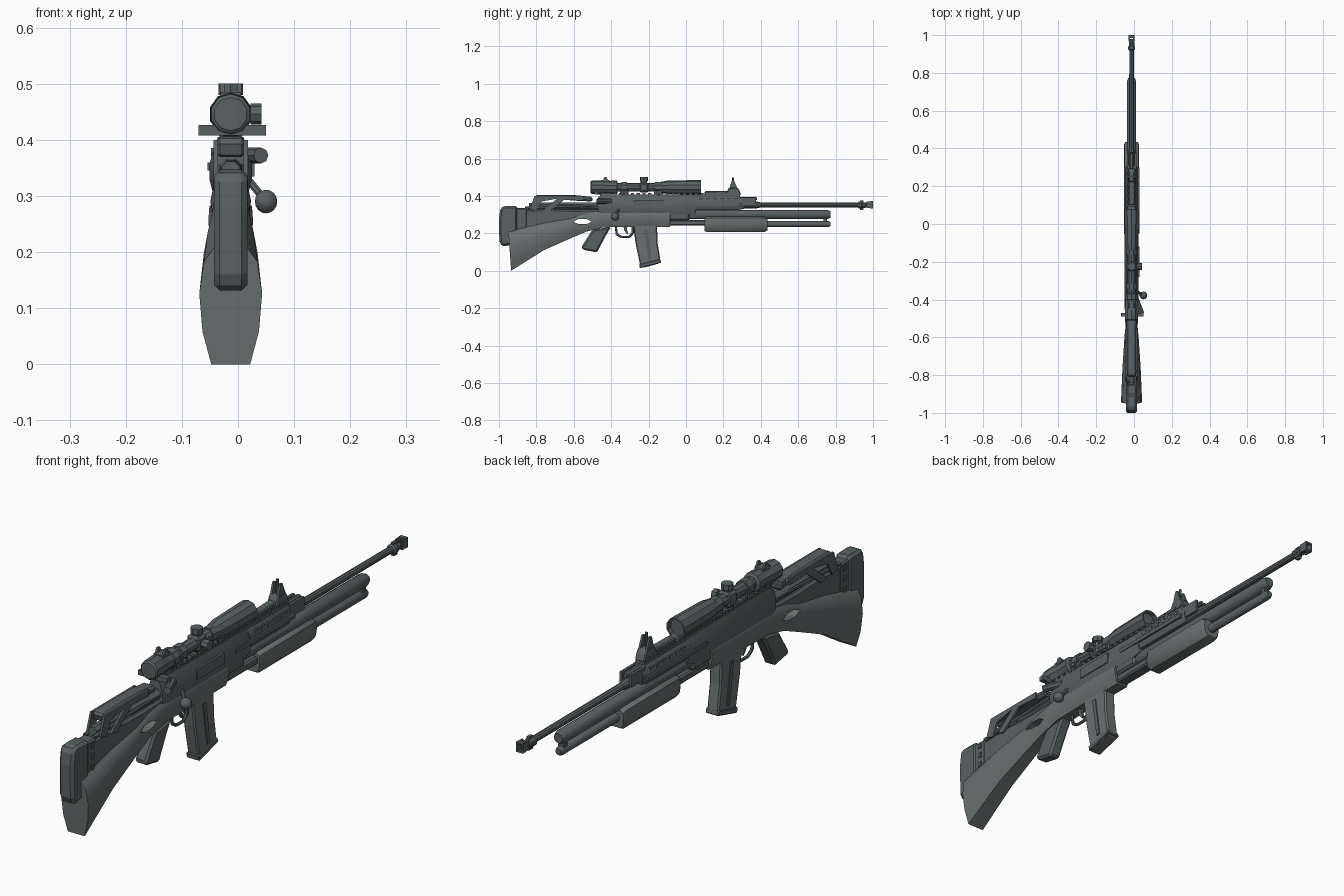
import bpy, bmesh, math
from mathutils import Vector

if "Cube" in bpy.data.objects:
    bpy.data.objects.remove(bpy.data.objects["Cube"])

CX = -0.013  # centre plane of the model
steel = bpy.data.materials.new("dark_steel")
steel.diffuse_color = (0.10, 0.12, 0.125, 1)
steel.use_nodes = True
steel.node_tree.nodes["Principled BSDF"].inputs["Base Color"].default_value = steel.diffuse_color
grey = bpy.data.materials.new("dark_grey")
grey.diffuse_color = (0.14, 0.16, 0.16, 1)
grey.use_nodes = True
grey.node_tree.nodes["Principled BSDF"].inputs["Base Color"].default_value = grey.diffuse_color


def finish(bm, name, mat=steel, smooth=30):
    bmesh.ops.recalc_face_normals(bm, faces=bm.faces)
    me = bpy.data.meshes.new(name)
    bm.to_mesh(me)
    bm.free()
    ob = bpy.data.objects.new(name, me)
    bpy.context.collection.objects.link(ob)
    me.materials.append(mat)
    if smooth:
        bpy.ops.object.select_all(action='DESELECT')
        bpy.context.view_layer.objects.active = ob
        ob.select_set(True)
        bpy.ops.object.shade_smooth_by_angle(angle=math.radians(smooth))
    return ob


def skin(rings, name, mat=steel, smooth=30):
    """Bridge rings of equal point count and cap both ends."""
    bm = bmesh.new()
    vs = [[bm.verts.new(p) for p in r] for r in rings]
    n = len(vs[0])
    for a, b in zip(vs, vs[1:]):
        for i in range(n):
            bm.faces.new((a[i], a[(i + 1) % n], b[(i + 1) % n], b[i]))
    bm.faces.new(vs[0])
    bm.faces.new(vs[-1])
    return finish(bm, name, mat, smooth)


def turned(name, prof, z, x=CX, n=8, mat=steel, smooth=30):
    """Turned part along y from (y, radius) pairs."""
    ang = [(i + .5) * math.tau / n for i in range(n)]
    return skin([[(x + r * math.cos(a), y, z + r * math.sin(a)) for a in ang] for y, r in prof], name, mat, smooth)


def plate(name, prof, hw, x=CX, bevel=0.0, mat=steel):
    """Side profile of (y, z) points given thickness across x."""
    ob = skin([[(x + s * hw, y, z) for y, z in prof] for s in (-1, 1)], name, mat, 0)
    if bevel:
        m = ob.modifiers.new("chamfer", 'BEVEL')
        m.width = bevel
        m.segments = 1
        m.limit_method = 'ANGLE'
    return ob


def box(name, y0, y1, z0, z1, hw, x=CX, bevel=0.0, mat=steel):
    return plate(name, [(y0, z0), (y1, z0), (y1, z1), (y0, z1)], hw, x, bevel, mat)


def rod(name, a, b, r, n=8):
    a, b = Vector(a), Vector(b)
    bm = bmesh.new()
    bmesh.ops.create_cone(bm, cap_ends=True, segments=n, radius1=r, radius2=r, depth=(b - a).length)
    bm.transform((b - a).to_track_quat('Z', 'Y').to_matrix().to_4x4())
    bmesh.ops.translate(bm, verts=bm.verts, vec=(a + b) / 2)
    return finish(bm, name)


def loft(name, secs, shape, mat=grey):
    """Body from (y, z_low, z_high, half_width, lean) stations; shape is (width, height) fractions."""
    rings = []
    for y, lo, hi, w, lean in secs:
        half = [(f * w, y + lean * t, lo + t * (hi - lo)) for f, t in shape]
        rings.append([(CX + p[0], p[1], p[2]) for p in half] + [(CX - p[0], p[1], p[2]) for p in reversed(half)])
    return skin(rings, name, mat, 40)


# shoulder stock flowing into the lower body
stock = loft("shoulder_stock", [
    (-.935, .0, .21, .056, -.015), (-.76, .11, .255, .048, 0), (-.62, .172, .283, .039, 0),
    (-.53, .21, .315, .033, 0), (-.44, .232, .328, .036, 0), (-.3, .235, .33, .036, 0), (-.085, .235, .33, .036, 0)],
    [(.62, 0), (.9, .28), (1, .6), (.85, .87), (.5, 1)])

# inner straight stock with a thumb hole
inner = plate("inner_stock", [(-.89, .14), (-.74, .15), (-.6, .2), (-.45, .23), (-.42, .33), (-.60, .325),
                              (-.74, .33), (-.89, .325)], .024, bevel=.008)
cutter = plate("thumb_hole_cutter", [(-.605, .262), (-.575, .25), (-.53, .25), (-.505, .262), (-.53, .276),
                                     (-.575, .276)], .1)
cutter.hide_render = True
cutter.hide_viewport = True
for ob in (stock, inner):
    m = ob.modifiers.new("thumb_hole", 'BOOLEAN')
    m.operation = 'DIFFERENCE'
    m.object = cutter

# butt pad and its mount
plate("butt_pad", [(-.985, .13), (-.92, .14), (-.9, .2), (-.9, .345), (-.975, .347), (-.992, .335), (-1, .28), (-.998, .16)],
      .03, bevel=.012)
box("pad_mount", -.91, -.85, .2, .335, .026, bevel=.006)
for z in (.225, .265, .305):
    box("pad_mount_rib", -.885, -.87, z, z + .02, .03)

# raised cheek rest with sloped struts
plate("cheek_rest", [(-.81, .40), (-.80, .365), (-.77, .385), (-.70, .385), (-.6, .375), (-.5, .37), (-.5, .395), (-.6, .405),
                     (-.79, .406)], .027, bevel=.008)
for s in (-1, 1):
    plate("cheek_side", [(-.81, .40), (-.835, .33), (-.80, .318), (-.775, .37), (-.69, .385), (-.77, .32), (-.74, .31),
                         (-.65, .38), (-.55, .375), (-.55, .40)], .004, CX + s * .027)
    rod("rest_rail", (CX + s * .018, -.86, .335), (CX + s * .018, -.45, .35), .008, 6)
turned("buffer_tube", [(-.84, .018), (-.8, .021), (-.45, .023)], .345)

# pistol grip
plate("pistol_grip", [(-.50, .22), (-.56, .125), (-.55, .112), (-.475, .098), (-.462, .125), (-.425, .195), (-.40, .235)],
      .024, bevel=.009)
# trigger guard and trigger
guard = [(-.375, .235), (-.37, .195), (-.345, .18), (-.305, .18), (-.285, .2), (-.285, .24)]
for a, b in zip(guard, guard[1:]):
    rod("trigger_guard", (CX, *a), (CX, *b), .006, 6)
plate("trigger", [(-.335, .24), (-.33, .215), (-.315, .195), (-.308, .2), (-.316, .22), (-.316, .24)], .005)

# magazine
plate("magazine", [(-.283, .25), (-.27, .15), (-.243, .018), (-.232, .015), (-.14, .04), (-.136, .05), (-.152, .15),
                   (-.155, .25)], .024, bevel=.006, mat=grey)
plate("magazine_base", [(-.25, .035), (-.247, .014), (-.133, .044), (-.138, .062)], .027, bevel=.003)
for s in (-1, 1):
    plate("magazine_rib", [(-.225, .22), (-.2, .06), (-.185, .063), (-.208, .22)], .003, CX + s * .025)

# upper receiver and fore end
loft("upper_receiver", [(-.47, .30, .395, .03, 0), (-.44, .30, .405, .038, 0), (.02, .30, .40, .038, 0), (.05, .31, .395, .033, 0)],
     [(.8, 0), (1, .3), (1, .55), (.6, 1)], steel)
loft("handguard", [(.04, .325, .395, .034, 0), (.28, .325, .395, .034, 0), (.31, .33, .385, .026, 0)],
     [(.7, 0), (1, .3), (1, .7), (.6, 1)], steel)
for s in (-1, 1):
    box("side_rail", -.05, .3, .345, .36, .005, CX + s * .036)
    box("front_clamp", .29, .375, .345, .392, .005, CX + s * .02)
    for i in range(6):
        box("handguard_vent", .07 + i * .037, .092 + i * .037, .37, .385, .003, CX + s * .032)
box("lower_bridge", -.09, .12, .242, .272, .024, bevel=.006)
box("fore_block", -.09, .02, .27, .33, .03, bevel=.008)
box("ejection_cover", -.28, -.12, .335, .375, .004, CX + .038)

# top rail with teeth
box("top_rail", -.46, .29, .395, .408, .018)
for i in range(24):
    box("rail_tooth", -.45 + i * .031, -.433 + i * .031, .406, .417, .021)

# barrel, gas tube, muzzle
turned("barrel", [(-.1, .018), (.38, .018), (.4, .0135), (.94, .0125)], .352, n=10)
turned("gas_tube", [(.2, .011), (.365, .011), (.38, .007)], .385)
turned("muzzle_collar", [(.918, .013), (.924, .02), (.938, .02), (.943, .016), (.96, .016), (.965, .011), (.98, .011)], .351)
for s in (-1, 1):
    box("muzzle_fork", .965, 1, .336, .37, .003, CX + s * .012)
    box("muzzle_bridge", .985, 1, .353 + s * .016 - .003, .353 + s * .016 + .003, .014)
box("muzzle_lug", .93, .95, .325, .375, .006)

# twin tubes and sliding fore grip
turned("upper_tube", [(-.09, .025), (.755, .025), (.772, .018)], .301, n=12)
turned("lower_tube", [(.1, .017), (.76, .017), (.772, .012)], .25, n=12)
box("tube_clamp", .735, .755, .25, .30, .012)
loft("fore_grip", [(.098, .213, .283, .034, 0), (.11, .208, .29, .04, 0), (.42, .208, .29, .04, 0), (.435, .215, .28, .034, 0)],
     [(.55, 0), (.9, .2), (1, .55), (.95, .9), (.7, 1)])

# telescopic sight
Z = .446
turned("scope_body", [(-.51, .03), (-.505, .036), (-.45, .038), (-.44, .034), (-.40, .034), (-.385, .023), (-.17, .023),
                      (-.10, .036), (.06, .039), (.08, .039), (.08, .033), (.065, .032)], Z, n=10)
turned("scope_zoom_ring", [(-.405, .03), (-.40, .036), (-.37, .036), (-.365, .028)], Z, n=10)
box("scope_saddle", -.25, -.2, Z - .028, Z + .028, .026, bevel=.008)
rod("top_turret", (CX, -.225, Z), (CX, -.225, .488), .017)
rod("top_turret_cap", (CX, -.225, .48), (CX, -.225, .5), .022)
rod("side_turret", (CX, -.225, Z), (.03, -.225, Z), .015)
rod("side_turret_cap", (.022, -.225, Z), (.042, -.225, Z), .019)
for y in (-.33, -.15):
    turned("scope_ring", [(y - .015, .03), (y + .015, .03)], Z)
    box("scope_mount", y - .022, y + .022, .405, Z - .01, .022, bevel=.004)
    rod("mount_screw", (CX, y, .42), (.02, y, .42), .009, 6)

# rear and front iron sights
box("rear_sight_base", -.455, -.41, .475, .485, .018)
for s in (-1, 1):
    plate("rear_sight_ear", [(-.445, .48), (-.415, .48), (-.425, .5), (-.437, .5)], .004, CX + s * .015)
    plate("front_sight_ear", [(.232, .44), (.275, .44), (.262, .47), (.256, .485), (.246, .485)], .004, CX + s * .014)
plate("front_sight_base", [(.2, .405), (.295, .405), (.285, .43), (.275, .445), (.23, .445), (.22, .425)], .02, bevel=.004)
rod("front_sight_post", (CX, .252, .44), (CX, .252, .498), .005, 6)
# front rail bracket
plate("front_bracket", [(.1, .40), (.29, .40), (.285, .415), (.24, .428), (.1, .425)], .016, bevel=.004)

# charging handle, forward knob and bolt
box("charging_bar", -.49, -.47, .408, .426, .06, CX + .003)
plate("charging_stem", [(-.49, .41), (-.40, .40), (-.40, .415), (-.47, .424)], .014)
rod("forward_knob", (.012, -.40, .372), (.041, -.475, .372), .014)
rod("bolt_stem", (.005, -.35, .345), (.05, -.38, .29), .007)
bm = bmesh.new()
bmesh.ops.create_uvsphere(bm, u_segments=10, v_segments=8, radius=.021)
bmesh.ops.translate(bm, verts=bm.verts, vec=(.05, -.378, .29))
finish(bm, "bolt_knob", steel, 50)
